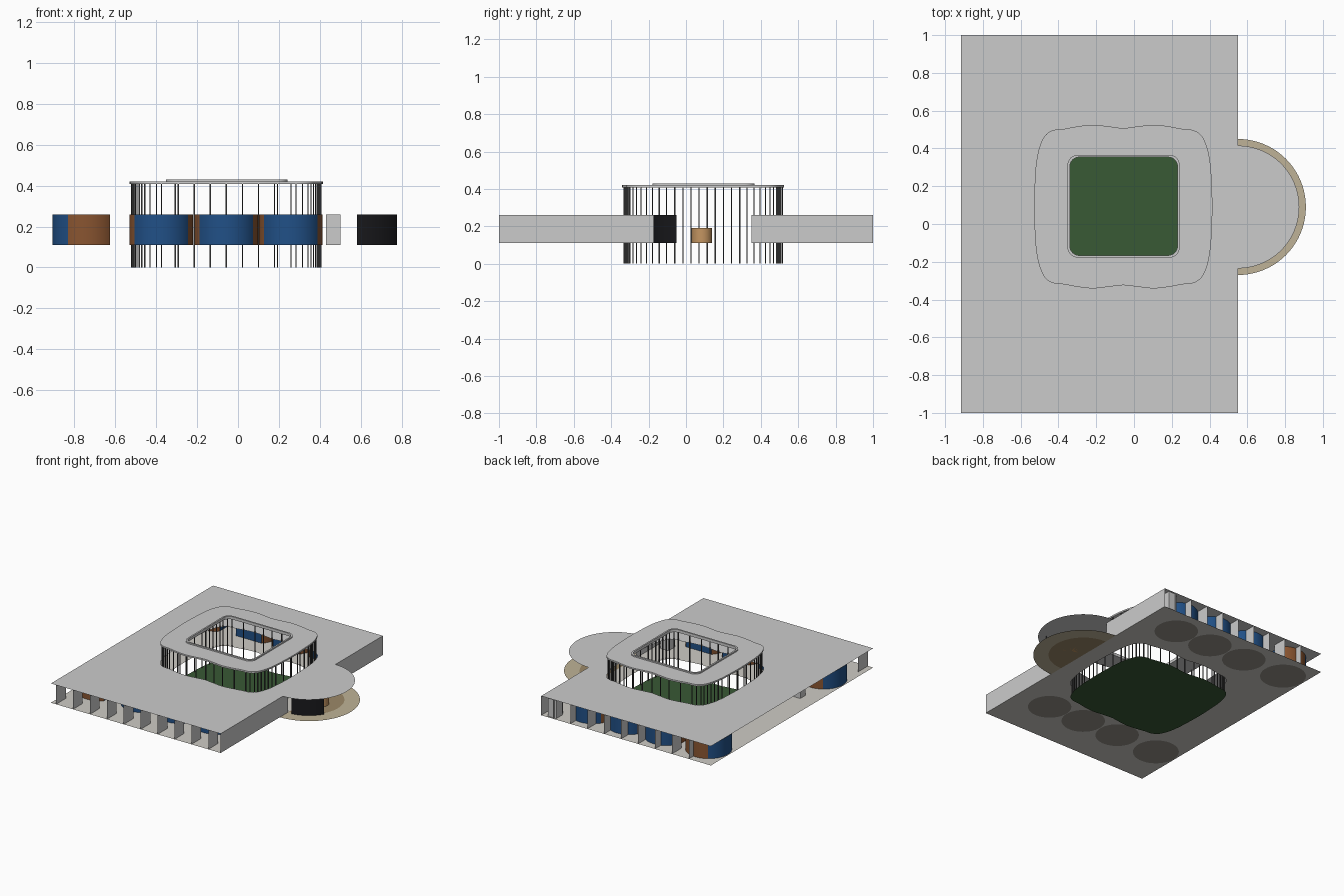
import bpy, bmesh
from math import sin, cos, radians, pi, hypot
from mathutils import Vector

if "Cube" in bpy.data.objects:
    bpy.data.objects.remove(bpy.data.objects["Cube"])

FLOOR, ROOF = 0.11, 0.26
BLUE, BROWN, BLACK = (.015, .08, .24), (.25, .09, .03), (.01, .01, .012)
GREEN, TAN, RUG = (.04, .1, .035), (.52, .45, .31), (.33, .25, .14)
WOOD, STONE = (.55, .3, .12), (.62, .6, .56)
mats = {}


def finish(name, me, color=None):
    ob = bpy.data.objects.new(name, me)
    bpy.context.collection.objects.link(ob)
    if color:
        if color not in mats:
            mats[color] = bpy.data.materials.new("paint")
            mats[color].diffuse_color = (*color, 1)
        me.materials.clear()
        me.materials.append(mats[color])
    return ob


# Flat or thick plate from closed 2D loops (later loops cut holes)
def plate(name, loops, z0, z1, color=None):
    cu = bpy.data.curves.new(name + "_profile", 'CURVE')
    cu.dimensions, cu.fill_mode = '2D', 'BOTH'
    cu.extrude = (z1 - z0) / 2
    for lp in loops:
        sp = cu.splines.new('POLY')
        sp.points.add(len(lp) - 1)
        for p, (x, y) in zip(sp.points, lp):
            p.co = (x, y, 0, 1)
        sp.use_cyclic_u = True
    tmp = bpy.data.objects.new("tmp", cu)
    bpy.context.collection.objects.link(tmp)
    dg = bpy.context.evaluated_depsgraph_get()
    me = bpy.data.meshes.new_from_object(tmp.evaluated_get(dg))
    bpy.data.objects.remove(tmp)
    ob = finish(name, me, color)
    ob.location.z = (z0 + z1) / 2
    return ob


# Vertical sheet walls following open 2D paths
def walls(name, paths, z0, z1, color=None, smooth=False):
    bm = bmesh.new()
    for path in paths:
        lo = [bm.verts.new((x, y, z0)) for x, y in path]
        hi = [bm.verts.new((x, y, z1)) for x, y in path]
        for i in range(len(path) - 1):
            bm.faces.new((lo[i], lo[i + 1], hi[i + 1], hi[i])).smooth = smooth
    me = bpy.data.meshes.new(name)
    bm.to_mesh(me)
    bm.free()
    return finish(name, me, color)


def arc(cx, cy, r, a0, a1, n=24):
    return [(cx + r * cos(radians(a0 + (a1 - a0) * i / n)),
             cy + r * sin(radians(a0 + (a1 - a0) * i / n))) for i in range(n + 1)]


def rounded(cx, cy, hx, hy, r):
    pts = []
    for sx, sy, a in ((1, 1, 0), (-1, 1, 90), (-1, -1, 180), (1, -1, 270)):
        pts += arc(cx + sx * (hx - r), cy + sy * (hy - r), r, a, a + 90, 8)
    return pts


def box_path(x0, x1, y0, y1):
    return [(x0, y0), (x1, y0), (x1, y1), (x0, y1), (x0, y0)]


# Wavy courtyard outline: one quadrant, mirrored and splined
CX, CY = -.057, .092
q = [(0, .416), (.08, .425), (.16, .433), (.24, .425), (.31, .412), (.37, .405),
     (.415, .375), (.445, .31), (.462, .22), (.469, .11), (.472, 0)]
ctrl = (q + [(x, -y) for x, y in q[-2::-1]] + [(-x, -y) for x, y in q[1:]]
        + [(-x, y) for x, y in q[-2:0:-1]])


def spline(c, n=5):
    out, m = [], len(c)
    for i in range(m):
        p = [Vector(c[(i + k) % m]) for k in (-1, 0, 1, 2)]
        for s in range(n):
            t = s / n
            v = .5 * (2 * p[1] + (p[2] - p[0]) * t
                      + (2 * p[0] - 5 * p[1] + 4 * p[2] - p[3]) * t * t
                      + (3 * p[1] - p[0] - 3 * p[2] + p[3]) * t ** 3)
            out.append((v.x, v.y))
    return out


unit = spline(ctrl)
yard = [(CX + x, CY + y) for x, y in unit]

# Main floor and roof slabs with the courtyard opening
plate("floor_slab", [[(-.915, -1), (.55, -1), (.55, 1), (-.915, 1)], yard], FLOOR, FLOOR, STONE)
LX, LY = .55, .09
roof = [(-.915, -1), (.55, -1)] + arc(LX, LY, .325, -90, 90, 40) + [(.55, 1), (-.915, 1)]
plate("roof_slab", [roof, yard], ROOF, ROOF)

# Courtyard lawn, raised canopy ring and skylight frame
plate("courtyard_lawn", [yard], 0, 0, GREEN)
hole = rounded(-.055, .094, .285, .26, .05)
plate("canopy_ring", [yard, hole], .408, .42)
plate("skylight_frame", [rounded(-.055, .094, .297, .272, .055), hole], .42, .43)

# Window posts around the courtyard, denser at the corners
bm = bmesh.new()
run, last = 1, unit[-1]
for x, y in unit:
    run += hypot(x - last[0], y - last[1])
    last = (x, y)
    corner = abs(x) > .33 and abs(y) > .22
    if run >= (.024 if corner else .08):
        run = 0
        g = bmesh.ops.create_cube(bm, size=1)['verts']
        bmesh.ops.scale(bm, vec=(.006, .006, .408), verts=g)
        bmesh.ops.translate(bm, vec=(CX + x * .98, CY + y * .98, .204), verts=g)
me = bpy.data.meshes.new("window_posts")
bm.to_mesh(me)
bm.free()
finish("window_posts", me, (.06, .06, .06))

# Round classrooms: blue outer arc, brown sides, flat blue inner wall
rooms = [(x, y, .156, a) for y, a in ((-.635, 90), (.78, -90)) for x in (-.375, -.057, .258)]
rooms += [(-.742, -.64, .165, 0), (-.742, .78, .165, 0)]
for i, (x, y, r, a) in enumerate(rooms):
    outer = arc(x, y, r, a + 123, a + 237)
    flat = arc(x, y, r, a - 45, a + 45, 1)
    walls(f"classroom_shell_{i}", [outer], FLOOR, ROOF, BLUE, True)
    walls(f"classroom_flat_wall_{i}", [flat], FLOOR, ROOF, BLUE)
    walls(f"classroom_side_{i}", [arc(x, y, r, a + s * 45, a + s * 123, 14) for s in (-1, 1)],
          FLOOR, ROOF, BROWN, True)
    plate(f"classroom_carpet_{i}", [arc(x, y, r, 0, 352.5, 47)], FLOOR - .001, FLOOR - .001,
          (.3, .28, .25))

# Facade fins along front and back
xs = [-.87 + .146 * i for i in range(10)]
walls("front_fins", [[(x, -1), (x, -.88)] for x in xs], FLOOR, ROOF)
walls("back_fins", [[(x, 1), (x, .88)] for x in xs[1:]], FLOOR, ROOF)

# Entrance side walls and service cores
walls("entrance_side_walls", [[(.55, -1), (.55, -.17)], [(.55, .35), (.55, 1)]], FLOOR, ROOF)
walls("service_cores", [box_path(.43, .5, -.48, -.4), box_path(.43, .5, .91, .985),
                        box_path(-.79, -.69, -.345, -.28)], FLOOR, ROOF)

# Lobby: half-round terrace, inner floor, dark curved wall, desk
plate("lobby_terrace", [arc(LX, LY, .36, -90, 90, 40) + arc(LX, LY, .25, 90, -90, 40)],
      FLOOR, FLOOR, TAN)
plate("lobby_floor", [arc(LX, LY, .25, -90, 90, 40)], FLOOR, FLOOR, RUG)
walls("lobby_curved_wall", [arc(LX, LY, .267, -83, -32)], FLOOR, ROOF, BLACK, True)
plate("reception_desk", [arc(.66, .085, .055, 0, 348.75, 31)], FLOOR, .19, WOOD)

for m in bpy.data.materials:
    if m.users and not m.is_grease_pencil:
        m.use_nodes = True
        m.node_tree.nodes["Principled BSDF"].inputs["Base Color"].default_value = m.diffuse_color
